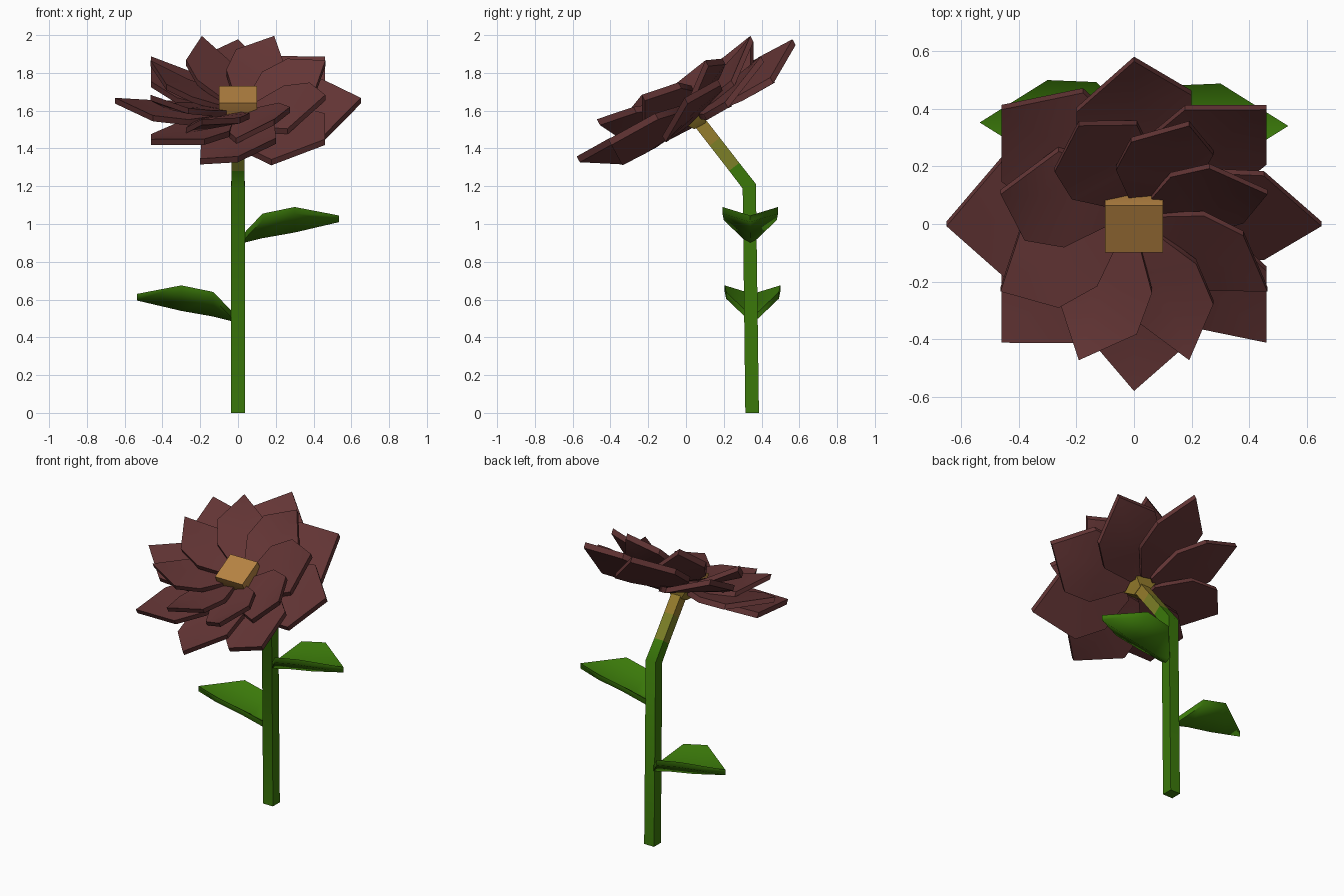
import bpy, bmesh, math
from mathutils import Matrix, Vector

if "Cube" in bpy.data.objects:
    bpy.data.objects.remove(bpy.data.objects["Cube"])

TILT = math.radians(28.5)
HEAD = Matrix.Translation((0, 0.04, 1.58)) @ Matrix.Rotation(TILT, 4, 'X')


def material(name, rgb):
    m = bpy.data.materials.new(name)
    m.diffuse_color = (*rgb, 1)
    m.use_nodes = True
    m.node_tree.nodes["Principled BSDF"].inputs["Base Color"].default_value = m.diffuse_color
    return m


MAROON = material("maroon petal", (0.127, 0.036, 0.036))
GREEN = material("leaf green", (0.043, 0.19, 0.003))
OLIVE = material("olive", (0.20, 0.21, 0.020))
OCHRE = material("ochre", (0.30, 0.20, 0.025))
TAN = material("tan centre", (0.47, 0.23, 0.055))


def finish(bm, name, mats, angle):
    bmesh.ops.recalc_face_normals(bm, faces=bm.faces)
    me = bpy.data.meshes.new(name)
    bm.to_mesh(me)
    bm.free()
    for m in mats:
        me.materials.append(m)
    ob = bpy.data.objects.new(name, me)
    bpy.context.collection.objects.link(ob)
    bpy.ops.object.select_all(action='DESELECT')
    ob.select_set(True)
    bpy.context.view_layer.objects.active = ob
    bpy.ops.object.shade_smooth_by_angle(angle=math.radians(angle))


def slab(bm, pts, faces, thick, mat):
    """Sheet of faces given a thickness downwards, then placed by a matrix."""
    top = [bm.verts.new(mat @ Vector(p)) for p in pts]
    low = [bm.verts.new(mat @ (Vector(p) - Vector((0, 0, thick)))) for p in pts]
    edges = {(f[i], f[(i + 1) % len(f)]) for f in faces for i in range(len(f))}
    for f in faces:
        bm.faces.new([top[i] for i in f])
        bm.faces.new([low[i] for i in reversed(f)])
    for a, b in edges:
        if (b, a) not in edges:
            bm.faces.new((top[b], top[a], low[a], low[b]))


def blade(rows, tip):
    """Three points per row (right, middle, left) closing to a tip."""
    pts = []
    for r, w, zr, zm, zl in rows:
        pts += [(r, -w, zr), (r, 0, zm), (r, w, zl)]
    pts.append(tip)
    faces = []
    for k in range(0, 3 * (len(rows) - 1), 3):
        faces += [(k + c, k + 3 + c, k + 4 + c, k + 1 + c) for c in (0, 1)]
    k, t = 3 * (len(rows) - 1), len(pts) - 1
    faces += [(k, t, k + 1), (k + 1, t, k + 2)]
    return pts, faces


# petals: two rings of eight twisted blades
def petal_ring(name, scale, heights, start):
    bm = bmesh.new()
    rows = []
    for (r, w, twist), h in zip([(.08, .05, .015), (.26, .195, .05), (.45, .20, .062)], heights):
        rows.append((r * scale, w * scale, h - twist, h, h + twist))
    pts, faces = blade(rows, (0.65 * scale, 0, heights[3]))
    for i in range(8):
        turn = Matrix.Rotation(start + i * math.tau / 8, 4, 'Z')
        slab(bm, pts, faces, 0.035, HEAD @ turn)
    finish(bm, name, [MAROON], 40)


petal_ring("outer_petals", 1.0, (0.01, 0.025, 0.04, 0.10), 0)
petal_ring("inner_petals", 0.77, (0.04, 0.09, 0.125, 0.222), math.tau / 16)


# stem and flower centre: square rings lofted along a path
def loft(name, rings, mats, slots):
    bm = bmesh.new()
    loops = []
    for y, z, ang, hx, hy in rings:
        c, s = math.cos(ang), math.sin(ang)
        loops.append([bm.verts.new((i * hx, y + j * hy * c, z + j * hy * s))
                      for i, j in ((-1, -1), (1, -1), (1, 1), (-1, 1))])
    bm.faces.new(loops[0]).material_index = slots[0]
    for a, b, s in zip(loops, loops[1:], slots):
        for i in range(4):
            j = (i + 1) % 4
            bm.faces.new((a[i], a[j], b[j], b[i])).material_index = s
    bm.faces.new(loops[-1]).material_index = slots[-1]
    finish(bm, name, mats, 42)


def along(t):
    return 0.335 - 0.295 * t, 1.2 + 0.38 * t


UP = math.radians(38)
loft("stem", [(0.35, 0, 0, .036, .036), (0.335, 1.2, UP / 2, .036, .037),
              (*along(.27), UP, .034, .034), (*along(.62), UP, .034, .034),
              (*along(1), UP, .034, .034)],
     [GREEN, OLIVE, OCHRE], [0, 0, 1, 2])


def on_axis(n):
    p = HEAD @ Vector((0, 0, n))
    return p.y, p.z


loft("flower_centre", [(*on_axis(n), TILT, h, h * .92) for n, h in
                       ((-.07, .036), (-.01, .085), (.03, .1), (.12, .1))],
     [OCHRE, TAN], [0, 0, 1])

# leaves: folded blades on opposite sides of the stem
leaf = blade([(.03, .03, .95, .935, .95), (.13, .14, 1.055, .96, 1.055),
              (.30, .147, 1.09, .99, 1.09)], (.535, 0, 1.045))
for name, turn, y, z in (("upper_leaf", 0, .34, 0), ("lower_leaf", math.pi, .352, -.415)):
    bm = bmesh.new()
    slab(bm, *leaf, 0.035, Matrix.Translation((0, y, z)) @ Matrix.Rotation(turn, 4, 'Z'))
    finish(bm, name, [GREEN], 75)
